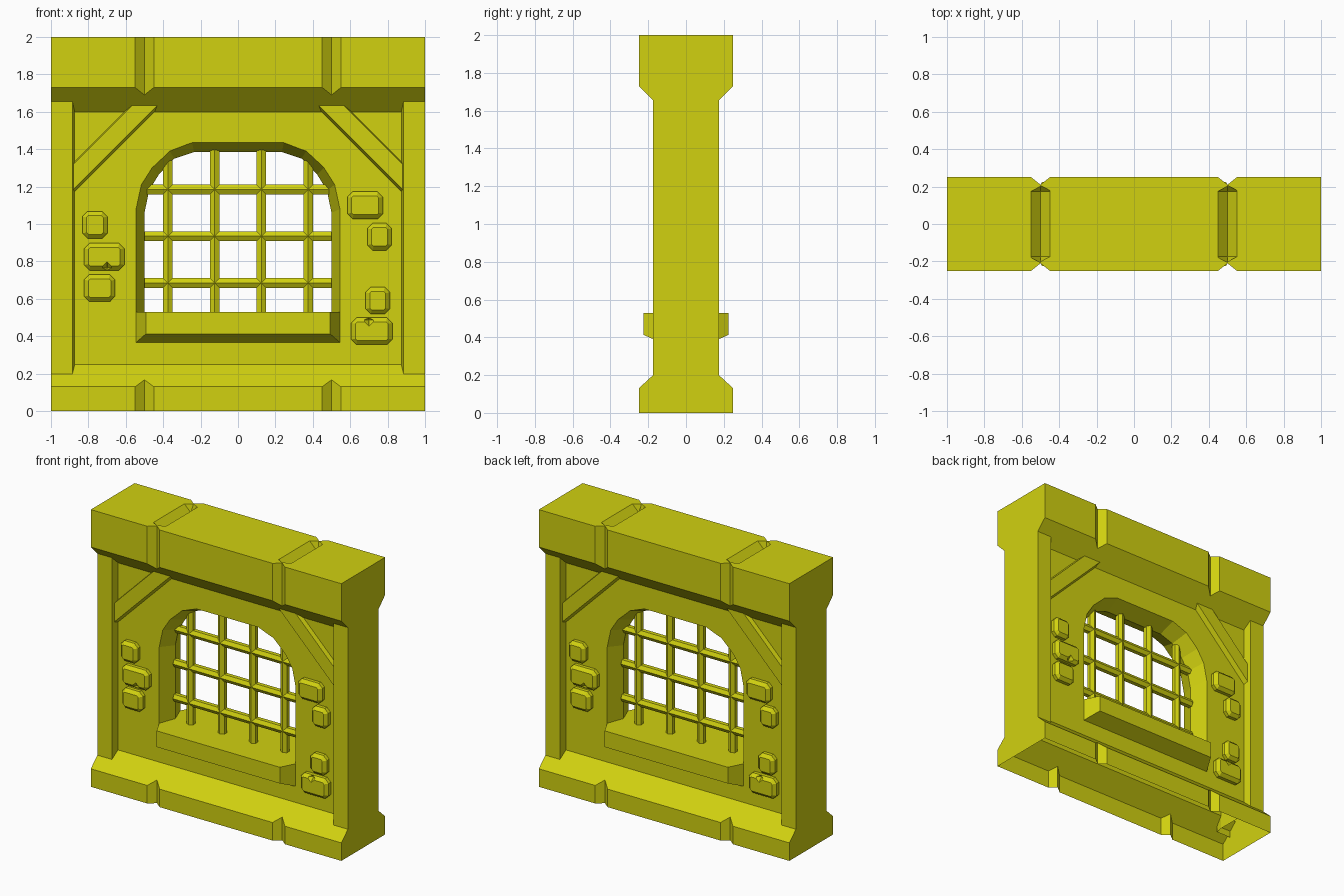
import bpy, bmesh, math

cube = bpy.data.objects.get("Cube")
if cube:
    bpy.data.objects.remove(cube, do_unlink=True)

YELLOW = (0.64, 0.64, 0.005, 1)
mat = bpy.data.materials.new("mustard_yellow")
mat.use_nodes = True
mat.diffuse_color = YELLOW
mat.node_tree.nodes["Principled BSDF"].inputs["Base Color"].default_value = YELLOW


def loft(name, loops):
    """Solid through a list of matching loops, capped at both ends."""
    bm = bmesh.new()
    rings = [[bm.verts.new(p) for p in loop] for loop in loops]
    n = len(rings[0])
    for a, b in zip(rings, rings[1:]):
        for i in range(n):
            j = (i + 1) % n
            bm.faces.new((a[i], a[j], b[j], b[i]))
    bm.faces.new(rings[0])
    bm.faces.new(rings[-1])
    bmesh.ops.recalc_face_normals(bm, faces=bm.faces)
    mesh = bpy.data.meshes.new(name)
    bm.to_mesh(mesh)
    bm.free()
    mesh.materials.append(mat)
    ob = bpy.data.objects.new(name, mesh)
    bpy.context.collection.objects.link(ob)
    return ob


def cut(ob, cutter):
    """Subtract the cutter from the object and discard it."""
    cutter.hide_render = True
    mod = ob.modifiers.new("cut", 'BOOLEAN')
    mod.operation = 'DIFFERENCE'
    mod.solver = 'EXACT'
    mod.object = cutter
    bpy.context.view_layer.objects.active = ob
    bpy.ops.object.modifier_apply(modifier=mod.name)
    bpy.data.objects.remove(cutter, do_unlink=True)


def open_ends(ob, test):
    """Remove horizontal faces whose centre height passes the test."""
    bm = bmesh.new()
    bm.from_mesh(ob.data)
    gone = [f for f in bm.faces
            if abs(f.normal.z) > 0.95 and test(f.calc_center_median().z)]
    bmesh.ops.delete(bm, geom=gone, context='FACES')
    bm.to_mesh(ob.data)
    bm.free()


def at_x(x, yz):
    return [(x, y, z) for y, z in yz]


def at_y(y, xz):
    return [(x, y, z) for x, z in xz]


def at_z(z, xy):
    return [(x, y, z) for x, y in xy]


def both(half):
    """Mirror a half outline given from one end to the other."""
    return half + [(-a, b) for a, b in reversed(half)]


# Lintel and base, with V grooves on both faces
def beam(name, half, low, high):
    ob = loft(name, [at_x(x, both(half)) for x in (-1, 1)])
    for x in (-0.5, 0.5):
        for s in (-1, 1):
            tri = [(x - 0.0625, s * 0.26), (x + 0.0625, s * 0.26), (x, s * 0.21)]
            cut(ob, loft("groove", [at_z(low, tri), at_z(high, tri)]))
    return ob


lintel = beam("lintel", [(0.25, 2), (0.25, 1.73), (0.12, 1.6)], 1.5, 2.1)
base = beam("base", [(0.25, 0), (0.25, 0.13), (0.12, 0.25)], -0.1, 0.4)
open_ends(base, lambda z: z < 0.01 or z > 0.24)

# Pointed grooves across the top of the lintel
for x in (-0.5, 0.5):
    def hexagon(w, end, tip):
        return [(x - w, -end), (x, -tip), (x + w, -end),
                (x + w, end), (x, tip), (x - w, end)]
    cut(lintel, loft("top_groove", [at_z(2.01, hexagon(0.06, 0.175, 0.207)),
                                    at_z(1.95, hexagon(0.001, 0.175, 0.205))]))

# Wall with an arched opening that narrows towards the middle
wall = loft("wall", [at_z(z, both([(0.95, -0.12), (0.95, 0.12)])) for z in (0.25, 1.62)])
outer = both([(0.545, 0.45), (0.545, 1.08), (0.517, 1.21), (0.46, 1.3),
              (0.365, 1.39), (0.245, 1.435)])
inner = both([(0.5, 0.45), (0.5, 1.06), (0.475, 1.18), (0.423, 1.265),
              (0.34, 1.35), (0.235, 1.385)])
wide = [(a + (a - c) * 0.25, b + (b - d) * 0.25)
        for (a, b), (c, d) in zip(outer, inner)]
cut(wall, loft("arch", [at_y(-0.15, wide), at_y(0, inner), at_y(0.15, wide)]))
open_ends(wall, lambda z: z < 0.3)

# Window sill, tapered on both faces
back = both([(0.545, 0.53), (0.545, 0.367)])
front = both([(0.492, 0.53), (0.492, 0.413)])
loft("window_sill", [at_y(-0.225, front), at_y(-0.12, back),
                     at_y(0.12, back), at_y(0.225, front)])

# Side posts
for side, s in (("left", 1), ("right", -1)):
    section = [(s, -0.175), (s * 0.885, -0.175), (s * 0.873, -0.12),
               (s * 0.873, 0.12), (s * 0.885, 0.175), (s, 0.175)]
    post = loft(side + "_post", [at_z(0.15, section), at_z(1.7, section)])
    open_ends(post, lambda z: z < 0.3)

# Hexagonal window bars
R = 0.03
ring = [(R * math.cos(math.pi * (k / 3 + 0.5)),
         R * math.sin(math.pi * (k / 3 + 0.5))) for k in range(6)]
for i, (x, top) in enumerate([(-0.375, 1.34), (-0.125, 1.4), (0.125, 1.4), (0.375, 1.34)]):
    loft(f"upright_bar_{i + 1}",
         [at_z(z, [(x + u, v) for u, v in ring]) for z in (0.5, top)])
for i, z in enumerate((0.685, 0.935, 1.185)):
    loft(f"cross_bar_{i + 1}",
         [at_x(x, [(v, z + u) for u, v in ring]) for x in (-0.5, 0.5)])


# Raised stones with chamfered corners
def octagon(cx, cz, w, h, c):
    w, h = w / 2, h / 2
    pts = [(w, c - h), (w, h - c), (w - c, h), (c - w, h),
           (-w, h - c), (-w, c - h), (c - w, -h), (w - c, -h)]
    return [(cx + a, cz + b) for a, b in pts]


# x, z, width, and the edge that carries a chip (0 for none)
STONES = [(-0.765, 0.995, 0.135, 0), (-0.715, 0.825, 0.215, -1), (-0.74, 0.657, 0.165, 0),
          (0.68, 1.1, 0.19, 0), (0.757, 0.932, 0.13, 0),
          (0.747, 0.59, 0.13, 0), (0.715, 0.427, 0.22, 1)]
H = 0.145

for face, s in (("front", 1), ("back", -1)):
    for i, (x, z, w, chip) in enumerate(STONES):
        edge = octagon(s * x, z, w, H, 0.028)
        flat = octagon(s * x, z, w - 0.045, H - 0.045, 0.01)
        stone = loft(f"{face}_stone_{i + 1}",
                     [at_y(-s * 0.11, edge), at_y(-s * 0.145, edge), at_y(-s * 0.167, flat)])
        if chip:
            cx, cz = s * math.copysign(0.7, x), z + chip * 0.06
            cut(stone, loft("chip", [
                at_y(-s * 0.19, octagon(cx, cz, 0.11, 0.11, 0.054)),
                at_y(-s * 0.135, octagon(cx, cz, 0.004, 0.004, 0.001))]))

    # Corner braces
    for side, m in (("left", 1), ("right", -1)):
        def band(low, high):
            return [(m * a, b) for a, b in [(0.9, low - 0.9), (low - 1.66, 1.66),
                                            (high - 1.66, 1.66), (0.9, high - 0.9)]]
        loft(f"{face}_{side}_brace", [at_y(-s * 0.11, band(2.04, 2.21)),
                                      at_y(-s * 0.153, band(2.065, 2.2))])
